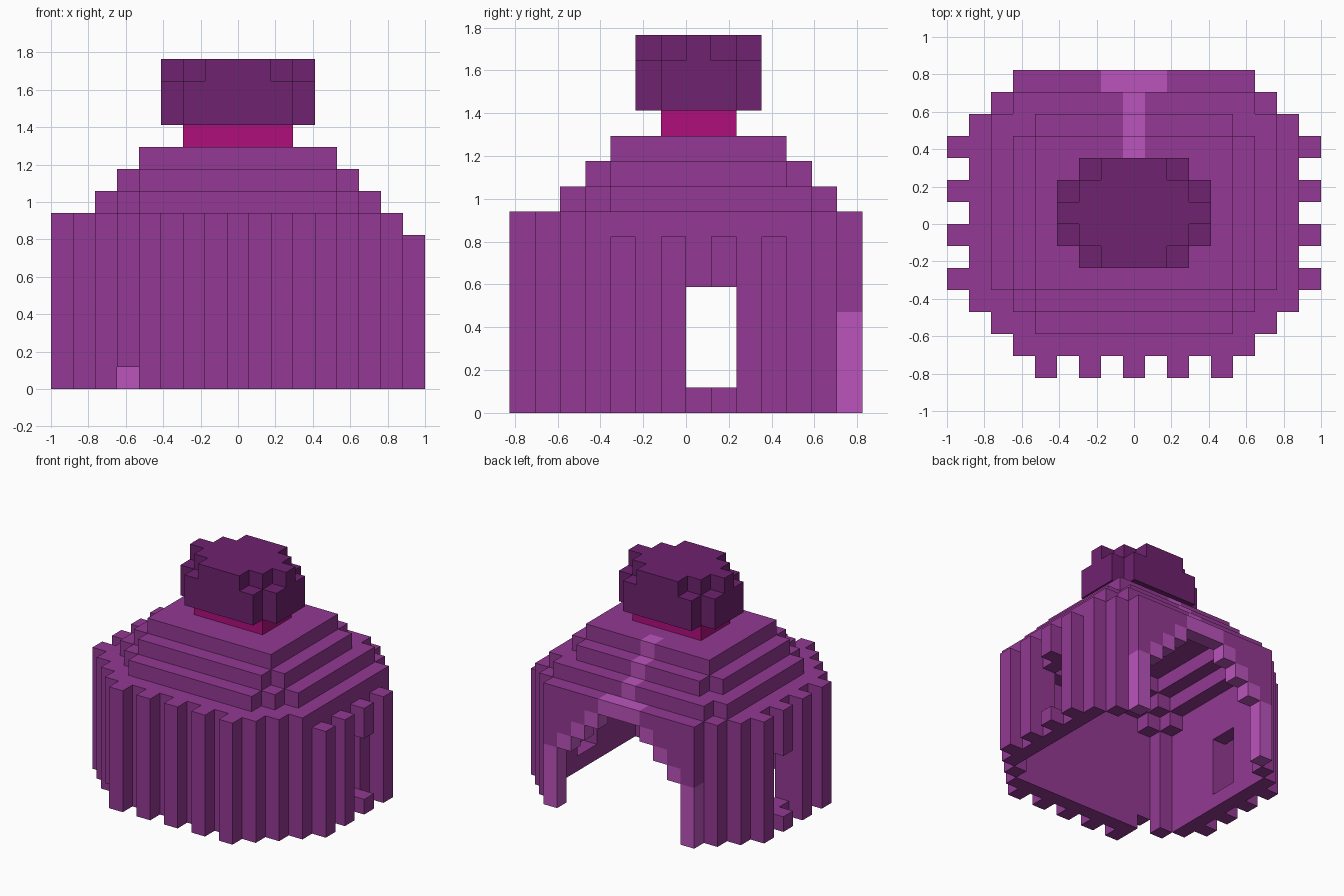
import bpy
import bmesh
import math

if "Cube" in bpy.data.objects:
    bpy.data.objects.remove(bpy.data.objects["Cube"], do_unlink=True)

S = 2 / 17                     # block size
NX, NY = 17, 14                # blocks along x and y


def material(name, rgb):
    lin = [((c / 255 + 0.055) / 1.055) ** 2.4 if c > 10 else c / 255 / 12.92 for c in rgb] + [1]
    m = bpy.data.materials.new(name)
    m.use_nodes = True
    m.diffuse_color = lin
    m.node_tree.nodes["Principled BSDF"].inputs["Base Color"].default_value = lin
    return m


PURPLE = material("purple", (147, 57, 147))
LIGHT = material("light purple", (187, 84, 188))
DARK = material("dark plum", (110, 34, 110))
MAGENTA = material("magenta", (176, 14, 124))


def box(x0, x1, y0, y1, z0, z1):
    """Block cells, both ends included."""
    return {(x, y, z) for x in range(x0, x1 + 1)
            for y in range(y0, y1 + 1) for z in range(z0, z1 + 1)}


def plan(steps, z0, z1):
    """Left-right symmetric footprint: (first column, first row, last row)."""
    cells = set()
    for col, r0, r1 in steps:
        cells |= box(col, NX - 1 - col, r0, r1, z0, z1)
    return cells


def mirror(cells):
    return cells | {(NX - 1 - x, y, z) for x, y, z in cells}


def at(cells, z):
    return {(x, y, z) for x, y, _ in cells}


# Footprints, from the wide body up to the top tier
body = plan([(3, 1, 13), (2, 2, 12), (1, 3, 11)], 0, 0)
room = plan([(3, 2, 12), (2, 3, 11)], 0, 0)
tier_plans = [
    plan([(4, 2, 12), (3, 3, 12), (2, 4, 11)], 0, 0),
    plan([(4, 3, 11), (3, 4, 10)], 0, 0),
    plan([(4, 4, 10)], 0, 0),
]

# Hollow wall, with the eaves covering what the first tier leaves open
wall = set()
for z in range(7):
    wall |= at(body - room, z)
wall |= at(body - tier_plans[0], 7)
wall.discard((3, 1, 0))

# Stepped doorway at the back with a light trim
trim = mirror(box(3, 3, 13, 13, 0, 3)) | box(7, 9, 13, 13, 7, 7)
for i in range(3):
    trim |= mirror({(4 + i, 13, 4 + i)})
doorway = set()
for col, top in zip(range(4, 9), (3, 4, 5, 6, 6)):
    doorway |= mirror(box(col, col, 13, 13, 0, top))
wall -= trim | doorway

# Ribs on the front and both sides
front_ribs, left_ribs, right_ribs = set(), set(), set()
for x in range(4, 13, 2):
    front_ribs |= box(x, x, 0, 0, 0, 7)
for y in range(4, 11, 2):
    left_ribs |= box(16, 16, y, y, 0, 6)
    right_ribs |= box(0, 0, y, y, 0, 7)

# Side windows
window = mirror(box(0, 1, 7, 8, 1, 4))
wall -= window
left_ribs -= window
right_ribs -= window

# Roof tiers and the light strip running down the back
strip = {(8, 10, 10), (8, 11, 9), (8, 12, 8)}
tiers = []
for i, p in enumerate(tier_plans):
    above = tier_plans[i + 1] if i < 2 else set()
    tiers.append(at(p - above, 8 + i) - strip)

# Neck and knob
neck = box(6, 10, 6, 8, 11, 11)
knob = plan([(6, 5, 9), (5, 6, 8)], 12, 13) | plan([(7, 5, 9), (6, 6, 8), (5, 7, 7)], 14, 14)

parts = [
    ("wall", wall, PURPLE), ("front_ribs", front_ribs, PURPLE),
    ("left_ribs", left_ribs, PURPLE), ("right_ribs", right_ribs, PURPLE),
    ("lower_tier", tiers[0], PURPLE), ("middle_tier", tiers[1], PURPLE),
    ("upper_tier", tiers[2], PURPLE), ("doorway_trim", trim, LIGHT),
    ("roof_strip", strip, LIGHT), ("neck", neck, MAGENTA), ("knob", knob, DARK),
]
filled = set().union(*(cells for _, cells, _ in parts))


def build(name, cells, mat):
    """Skin the exposed sides of the cells and merge flat areas."""
    bm = bmesh.new()
    verts = {}

    def vert(p):
        if p not in verts:
            verts[p] = bm.verts.new(((p[0] - NX / 2) * S, (p[1] - NY / 2) * S, p[2] * S))
        return verts[p]

    for c in sorted(cells):
        for axis in range(3):
            for side in (0, 1):
                n = list(c)
                n[axis] += 2 * side - 1
                if tuple(n) in filled:
                    continue
                ring = []
                for u, v in ((0, 0), (1, 0), (1, 1), (0, 1)):
                    p = list(c)
                    p[axis] += side
                    p[(axis + 1) % 3] += u
                    p[(axis + 2) % 3] += v
                    ring.append(vert(tuple(p)))
                bm.faces.new(ring if side else ring[::-1])
    bmesh.ops.dissolve_limit(bm, angle_limit=math.radians(1), verts=bm.verts[:], edges=bm.edges[:])
    mesh = bpy.data.meshes.new(name)
    bm.to_mesh(mesh)
    bm.free()
    mesh.materials.append(mat)
    bpy.context.collection.objects.link(bpy.data.objects.new(name, mesh))


for part in parts:
    build(*part)
